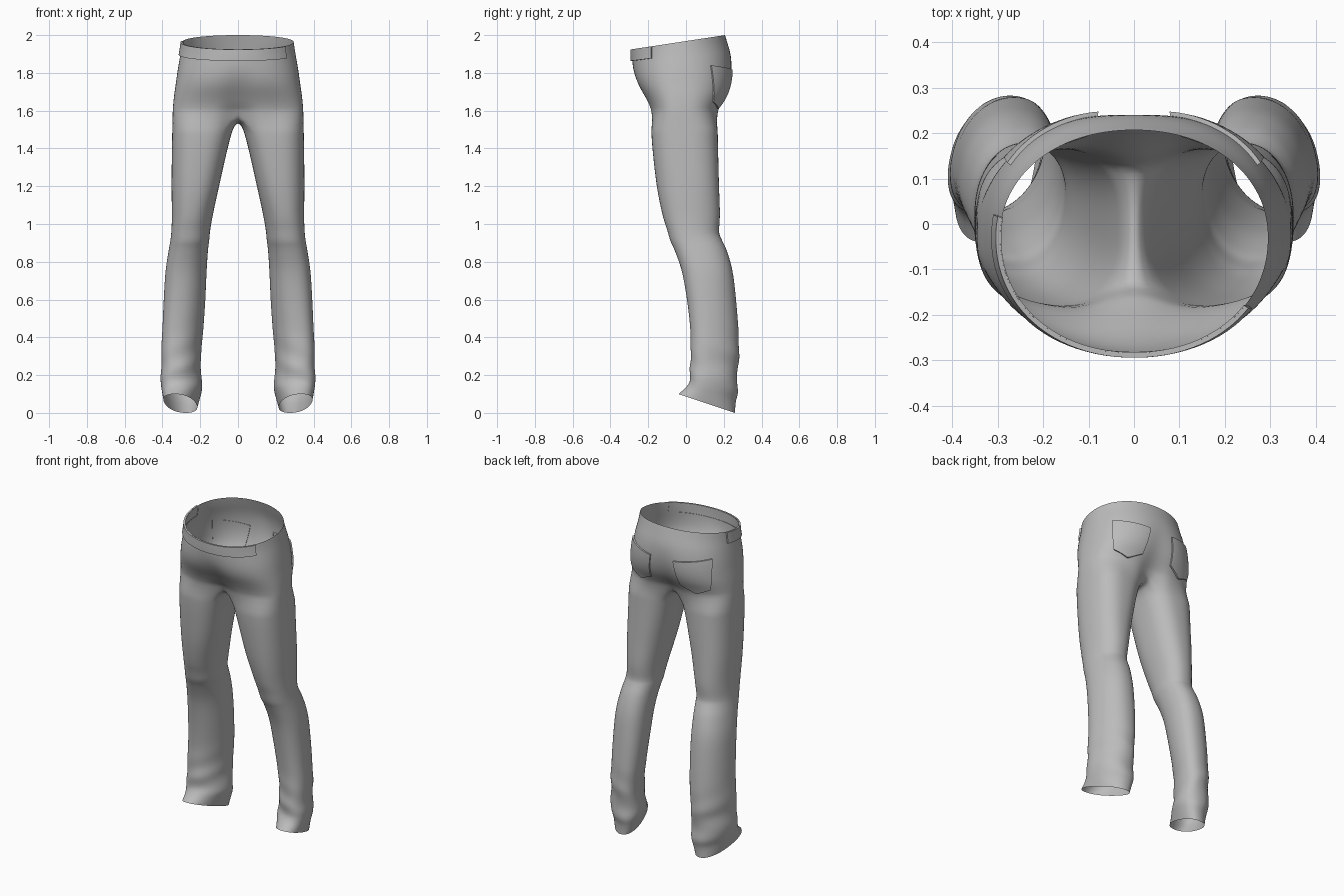
import bpy, bmesh, math
from mathutils import Vector
from mathutils.bvhtree import BVHTree

if "Cube" in bpy.data.objects:
    bpy.data.objects.remove(bpy.data.objects["Cube"])

cloth = bpy.data.materials.new("grey_cloth")
cloth.use_nodes = True
GREY = (0.5, 0.5, 0.5, 1)
cloth.diffuse_color = GREY
cloth.node_tree.nodes["Principled BSDF"].inputs["Base Color"].default_value = GREY

OUTER, INNER = 36, 12      # columns round the outside and the inseam
WIDEST = -0.03             # depth at which the hips are widest

# hips: front z, back z, half width, front y, back y, squareness, centre dent
HIPS = [
    (1.925, 2.0, .295, -.285, .207, 2.1, 0),
    (1.88, 1.95, .302, -.285, .222, 2.1, 0),
    (1.83, 1.89, .312, -.281, .238, 2.2, 0),
    (1.78, 1.82, .322, -.273, .245, 2.3, .02),
    (1.73, 1.75, .33, -.255, .24, 2.4, .05),
    (1.68, 1.69, .338, -.226, .222, 2.5, .08),
    (1.635, 1.64, .343, -.202, .195, 2.6, .13),
    (1.595, 1.595, .346, -.188, .175, 2.7, .25),
]
# legs: front z, back z, inner x, outer x, front y, back y
LEGS = [
    (1.5, 1.5, .028, .348, -.184, .168),
    (1.4, 1.4, .055, .35, -.178, .17),
    (1.2, 1.2, .1, .352, -.155, .175),
    (1.05, 1.05, .133, .35, -.125, .18),
    (.97, .96, .148, .352, -.1, .175),
    (.91, .92, .153, .357, -.083, .188),
    (.86, .86, .16, .366, -.06, .216),
    (.75, .75, .168, .382, -.022, .247),
    (.6, .6, .176, .39, .005, .265),
    (.45, .45, .188, .395, .022, .277),
    (.33, .33, .2, .4, .025, .281),
    (.25, .25, .203, .398, .022, .278),
    (.2, .17, .198, .405, .022, .27),
    (.165, .11, .196, .403, .015, .272),
    (.13, .06, .206, .395, -.005, .264),
    (.1, 0, .222, .388, -.04, .26),
]


def spline(rows, s):
    """Smooth row at fractional index s."""
    i = min(int(s), len(rows) - 2)
    t = s - i
    a, b, c, d = (rows[max(0, min(len(rows) - 1, i + k))] for k in (-1, 0, 1, 2))
    return [q + t / 2 * (r - p + t * (2 * p - 5 * q + 4 * r - w + t * (3 * (q - r) + w - p)))
            for p, q, r, w in zip(a, b, c, d)]


def power(v, n):
    return math.copysign(abs(v) ** (2 / n), v)


def hip_point(s, angle, off=0):
    """Point on the hips; angle 0 is front centre, pi is back centre."""
    zf, zb, half, yf, yb, n, dent = spline(HIPS, s)
    x = half * power(math.sin(angle), n)
    c = power(math.cos(angle), n)
    y = WIDEST + c * ((yf - WIDEST) if c > 0 else (WIDEST - yb))
    z = zf + (zb - zf) * (y - yf) / (yb - yf)
    y *= 1 - dent * math.exp(-(x / .07) ** 2)
    return Vector((x, y, z)) + off * Vector((math.sin(angle), -math.cos(angle), 0))


def leg_point(s, angle):
    """Point on a leg; angle 0 is the inseam, pi/2 is the front."""
    zf, zb, xi, xo, yf, yb = spline(LEGS, s)
    n = 2.2 + .4 * max(0, 1 - s / 3)
    low = max(0, min(1, (.5 - zf) / .25)) * min(1, (zf - .1) / .06)
    fold = 1 + .035 * low * math.sin(zf * 48 + 2 * angle) * math.sin(angle + .6)
    cx = -power(math.cos(angle), n) * fold
    cy = -power(math.sin(angle), n) * fold
    y = (yf + yb) / 2 + cy * (yb - yf) / 2
    turn = .03 * min(1, max(0, (1.2 - zf) / .8))
    x = (xi + xo) / 2 + cx * (xo - xi) / 2 - turn * cy
    return Vector((x, y, zf + (zb - zf) * (y - yf) / (yb - yf)))


def finish(name, bm, mirror=False, subdivide=0):
    bmesh.ops.recalc_face_normals(bm, faces=bm.faces[:])
    centre = sum((v.co for v in bm.verts), Vector()) / len(bm.verts)
    if name != "trousers":
        centre = Vector((0, 0, centre.z))
    if sum(f.normal.dot(f.calc_center_median() - centre) * f.calc_area() for f in bm.faces) < 0:
        bmesh.ops.reverse_faces(bm, faces=bm.faces[:])
    mesh = bpy.data.meshes.new(name)
    bm.to_mesh(mesh)
    mesh.materials.append(cloth)
    obj = bpy.data.objects.new(name, mesh)
    bpy.context.collection.objects.link(obj)
    bpy.ops.object.select_all(action='DESELECT')
    obj.select_set(True)
    bpy.context.view_layer.objects.active = obj
    if subdivide:
        mesh.polygons.foreach_set("use_smooth", [True] * len(mesh.polygons))
    else:
        bpy.ops.object.shade_smooth_by_angle(angle=math.radians(40))
    if mirror:
        m = obj.modifiers.new("mirror", 'MIRROR')
        m.use_clip = True
    if subdivide:
        m = obj.modifiers.new("smooth", 'SUBSURF')
        m.levels = m.render_levels = subdivide
    return obj


def bridge(bm, a, b):
    for i in range(len(a) - 1):
        bm.faces.new((a[i], a[i + 1], b[i + 1], b[i]))


# Trousers: half of the hips, then one leg split off at the crotch seam
bm = bmesh.new()
last = len(HIPS) - 1
rows = [[bm.verts.new(hip_point(k / 2, math.pi * i / OUTER)) for i in range(OUTER + 1)]
        for k in range(2 * last + 1)]
for row in rows:
    row[0].co.x = row[-1].co.x = 0
for a, b in zip(rows, rows[1:]):
    bridge(bm, a, b)
front, back = rows[-1][0], rows[-1][-1]
seam = []
for i in range(1, INNER):
    p = back.co.lerp(front.co, i / INNER)
    p.z -= .045 * math.sin(math.pi * i / INNER) ** .7
    seam.append(bm.verts.new(p))
ring = rows[-1] + seam
total = OUTER + INNER
for k in range(3 * (len(LEGS) - 1) + 1):
    nxt = [bm.verts.new(leg_point(k / 3, math.tau * (i + INNER / 2) / total))
           for i in range(total)]
    bridge(bm, ring + ring[:1], nxt + nxt[:1])
    ring = nxt
surface = BVHTree.FromBMesh(bm)
finish("trousers", bm, mirror=True, subdivide=1)
bm.free()


def patch(name, point, nu, nv, mirror=False):
    """Raised piece of cloth whose border is tucked into the surface."""
    bm = bmesh.new()
    us = [0] + [i / nu for i in range(nu + 1)] + [1]
    vs = [0] + [i / nv for i in range(nv + 1)] + [1]
    grid = [[bm.verts.new(point(u, v, -.003 if i in (0, nu + 2) or j in (0, nv + 2) else .009))
             for i, u in enumerate(us)] for j, v in enumerate(vs)]
    for a, b in zip(grid, grid[1:]):
        bridge(bm, a, b)
    bmesh.ops.remove_doubles(bm, verts=bm.verts[:], dist=.0001)
    finish(name, bm, mirror)
    bm.free()


# Waistband flap across the front, longer on one side
def band_point(u, v, off):
    return hip_point(.04 + 1.3 * v, math.radians(-100 + 155 * u), off)


patch("waistband", band_point, 40, 3)


# Back pockets with pointed lower edge
def pocket_point(u, v, off):
    top = 1.815 + .025 * u
    bottom = 1.61 + .08 * abs(u - .55)
    z = top + (bottom - top) * v
    angle = math.radians(-5 + 6 * v + (58 - 9 * v) * u)
    out = Vector((math.sin(angle), math.cos(angle), 0))
    origin = Vector((.1, 0, z)) + out
    hit = surface.ray_cast(origin, -out)[0]
    return hit + out * off


patch("back_pockets", pocket_point, 14, 12, mirror=True)
